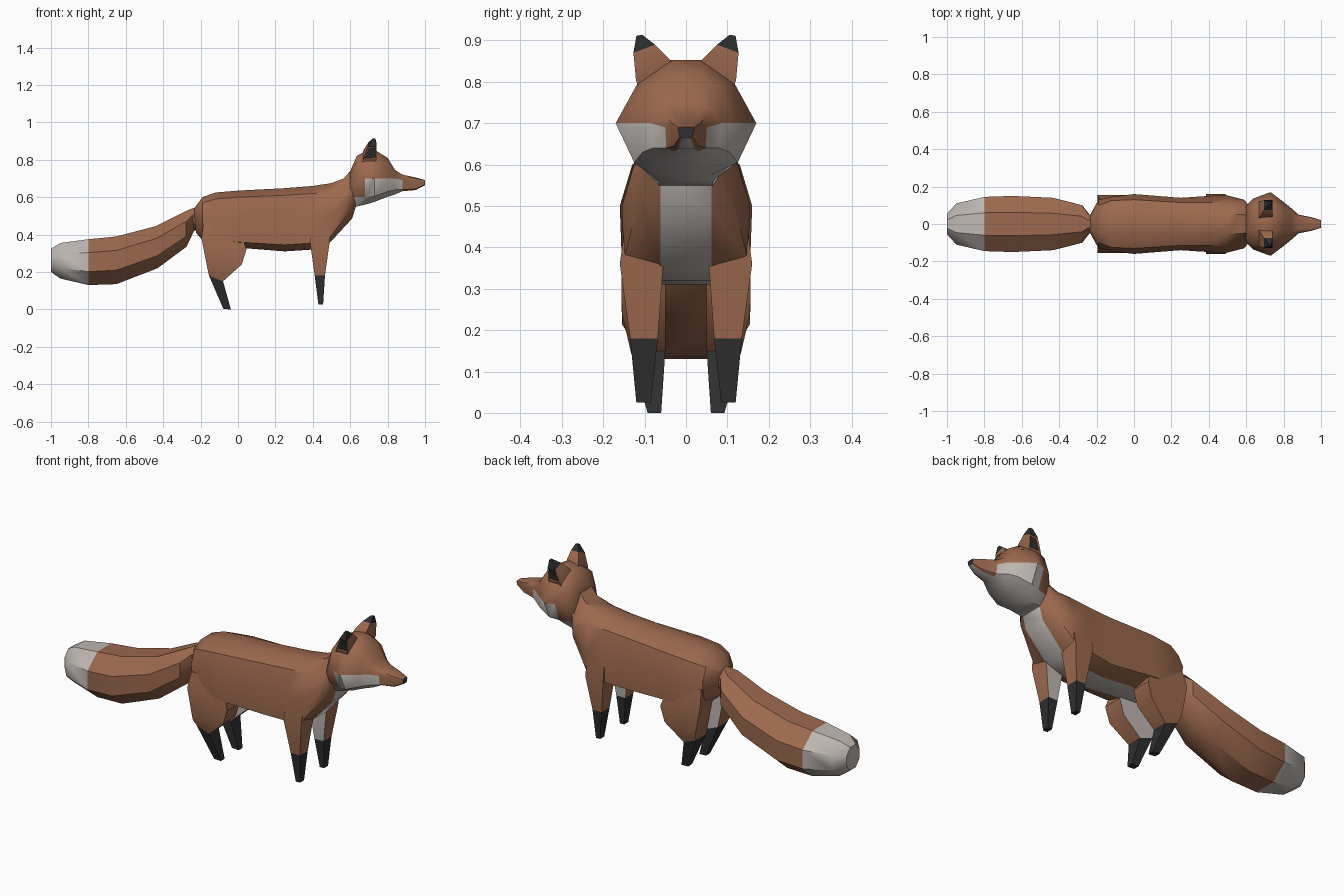
import bpy, bmesh, math
from mathutils import Vector

if "Cube" in bpy.data.objects:
    bpy.data.objects.remove(bpy.data.objects["Cube"])


def material(name, rgb):
    m = bpy.data.materials.new(name)
    m.diffuse_color = (*rgb, 1)
    m.use_nodes = True
    m.node_tree.nodes["Principled BSDF"].inputs["Base Color"].default_value = m.diffuse_color
    return m


MATS = [material("russet fur", (0.33, 0.14, 0.075)),
        material("pale fur", (0.52, 0.48, 0.45)),
        material("black fur", (0.028, 0.028, 0.029))]
RUSSET, PALE, BLACK = 0, 1, 2


def loft(name, rings, rule, end_mat=RUSSET, inset=None, angle=35):
    """Skin closed rings; rule(i, j) gives the colour of band i, segment j."""
    bm = bmesh.new()
    vs = [[bm.verts.new(p) for p in r] for r in rings]
    n = len(rings[0])
    panels = []
    for i in range(len(vs) - 1):
        for j in range(n):
            k = (j + 1) % n
            f = bm.faces.new((vs[i][j], vs[i][k], vs[i + 1][k], vs[i + 1][j]))
            f.material_index = rule(i, j)
            if inset == (i, j):
                panels.append(f)
    bm.faces.new(vs[0])
    bm.faces.new(vs[-1]).material_index = end_mat
    bmesh.ops.recalc_face_normals(bm, faces=bm.faces)
    if panels:
        bmesh.ops.inset_individual(bm, faces=panels, thickness=0.008, depth=-0.004)
        for f in panels:
            f.material_index = BLACK
    me = bpy.data.meshes.new(name)
    bm.to_mesh(me)
    bm.free()
    for m in MATS:
        me.materials.append(m)
    ob = bpy.data.objects.new(name, me)
    bpy.context.collection.objects.link(ob)
    bpy.ops.object.select_all(action='DESELECT')
    ob.select_set(True)
    bpy.context.view_layer.objects.active = ob
    bpy.ops.object.shade_smooth_by_angle(angle=math.radians(angle))
    return ob


def symmetric(half):
    """Close a half ring (top to bottom) with its mirror image across y = 0."""
    return half + [Vector((p.x, -p.y, p.z)) for p in reversed(half)]


# Body and neck: x top, x bottom, five heights, three half widths
BODY = [
    (-.235, -.225, .54, .53, .49, .43, .41, .045, .055, .045),
    (-.19, -.19, .60, .57, .50, .40, .37, .10, .13, .12),
    (-.12, -.12, .625, .59, .50, .37, .335, .125, .145, .145),
    (0, 0, .635, .60, .50, .36, .33, .13, .16, .155),
    (.25, .25, .648, .61, .50, .345, .31, .115, .14, .135),
    (.40, .40, .66, .62, .50, .355, .32, .115, .15, .15),
    (.50, .48, .675, .625, .50, .37, .345, .12, .155, .15),
    (.565, .61, .70, .63, .585, .53, .485, .115, .13, .11),
    (.60, .63, .74, .70, .65, .60, .55, .07, .10, .09),
    (.66, .70, .77, .72, .67, .62, .59, .06, .07, .06),
]
rings = []
for xt, xb, *rest in BODY:
    zs, (y1, y2, y3) = rest[:5], rest[5:]
    ys = (min(.05, y1 * .7), y1, y2, y3, min(.062, y3 * .7))
    half = []
    for y, z in zip(ys, zs):
        t = (zs[0] - z) / (zs[0] - zs[4])
        half.append(Vector((xt + (xb - xt) * t, y, z)))
    rings.append(symmetric(half))
loft("body", rings, lambda i, j: PALE if j == 4 and i > 0 else RUSSET)

# Head and snout: x, then (half width, height) from crown to chin
HEAD = [
    (.60, (.04, .74), (.08, .72), (.10, .66), (.09, .60), (.05, .56)),
    (.635, (.04, .82), (.105, .79), (.135, .70), (.10, .60), (.065, .55)),
    (.68, (.04, .845), (.115, .80), (.152, .70), (.115, .60), (.065, .56)),
    (.73, (.04, .853), (.115, .80), (.17, .70), (.125, .605), (.06, .575)),
    (.80, (.04, .81), (.085, .785), (.118, .70), (.105, .63), (.05, .602)),
    (.84, (.04, .745), (.062, .735), (.085, .70), (.08, .64), (.045, .615)),
    (.88, (.03, .72), (.047, .715), (.05, .69), (.048, .64), (.03, .632)),
    (.95, (.022, .705), (.034, .70), (.036, .685), (.03, .645), (.02, .638)),
    (1.0, (.012, .691), (.018, .69), (.02, .685), (.015, .667), (.011, .664)),
]
rings = [symmetric([Vector((x, y, z)) for y, z in pts]) for x, *pts in HEAD]


def head_rule(i, j):
    k = min(j, 8 - j)                 # same colour on both sides
    if k == 2 and 2 <= i <= 5:        # cheeks
        return PALE
    return PALE if k == 4 or (k == 3 and i <= 5) else RUSSET


loft("head", rings, head_rule, end_mat=BLACK, angle=40)

# Tail: x top, z top, x bottom, z bottom, half width
TAIL = [
    (-.20, .55, -.19, .43, .05),
    (-.245, .54, -.235, .42, .05),
    (-.28, .525, -.275, .335, .10),
    (-.44, .445, -.43, .22, .14),
    (-.65, .39, -.65, .135, .15),
    (-.80, .375, -.80, .13, .145),
    (-.95, .355, -.95, .165, .11),
    (-1.0, .325, -1.0, .20, .055),
]
rings = []
for xt, zt, xb, zb, w in TAIL:
    mid = Vector(((xt + xb) / 2, 0, (zt + zb) / 2))
    up = Vector((xt, 0, zt)) - mid
    ring = []
    for s in range(8):
        a = math.radians(22.5 + 45 * s)
        ring.append(mid + (up * math.cos(a) + Vector((0, w * math.sin(a), 0)))
                    / math.cos(math.radians(22.5)))
    rings.append(ring)
loft("tail", rings, lambda i, j: PALE if i >= 5 else RUSSET, end_mat=PALE)

# Legs: back x, back z, front x, front z, inner y, outer y (last band is the sock)
LEGS = {
    "hind_leg": [
        (-.185, .46, .0, .46, .05, .135),
        (-.195, .38, .045, .32, .05, .156),
        (-.163, .215, .02, .24, .05, .155),
        (-.155, .18, -.08, .15, .05, .134),
        (-.078, .002, -.038, .0, .06, .093)],
    "front_leg": [
        (.385, .50, .495, .50, .06, .14),
        (.385, .36, .49, .36, .055, .16),
        (.41, .18, .465, .18, .068, .135),
        (.43, .025, .455, .025, .085, .12)],
}
# Ears: back x, front x, inner y, inner z, outer y, outer z
EAR = [
    (.665, .735, .03, .835, .115, .785),
    (.672, .74, .038, .853, .121, .805),
    (.695, .74, .075, .89, .127, .87),
    (.72, .735, .106, .914, .12, .911),
]
for side, s in (("left", 1), ("right", -1)):
    for name, rows in LEGS.items():
        rings = [[Vector(p) for p in ((xa, s * yi, za), (xb, s * yi, zb),
                                      (xb, s * yo, zb), (xa, s * yo, za))]
                 for xa, za, xb, zb, yi, yo in rows]
        last = len(rows) - 2
        loft(f"{side}_{name}", rings,
             lambda i, j: BLACK if i == last else PALE if j == 0 else RUSSET,
             end_mat=BLACK)
    rings = [[Vector(p) for p in ((xa, s * yi, zi), (xb, s * yi, zi),
                                  (xb, s * yo, zo), (xa, s * yo, zo))]
             for xa, xb, yi, zi, yo, zo in EAR]
    loft(f"{side}_ear", rings, lambda i, j: BLACK if i == 2 else RUSSET,
         end_mat=BLACK, inset=(1, 2))
